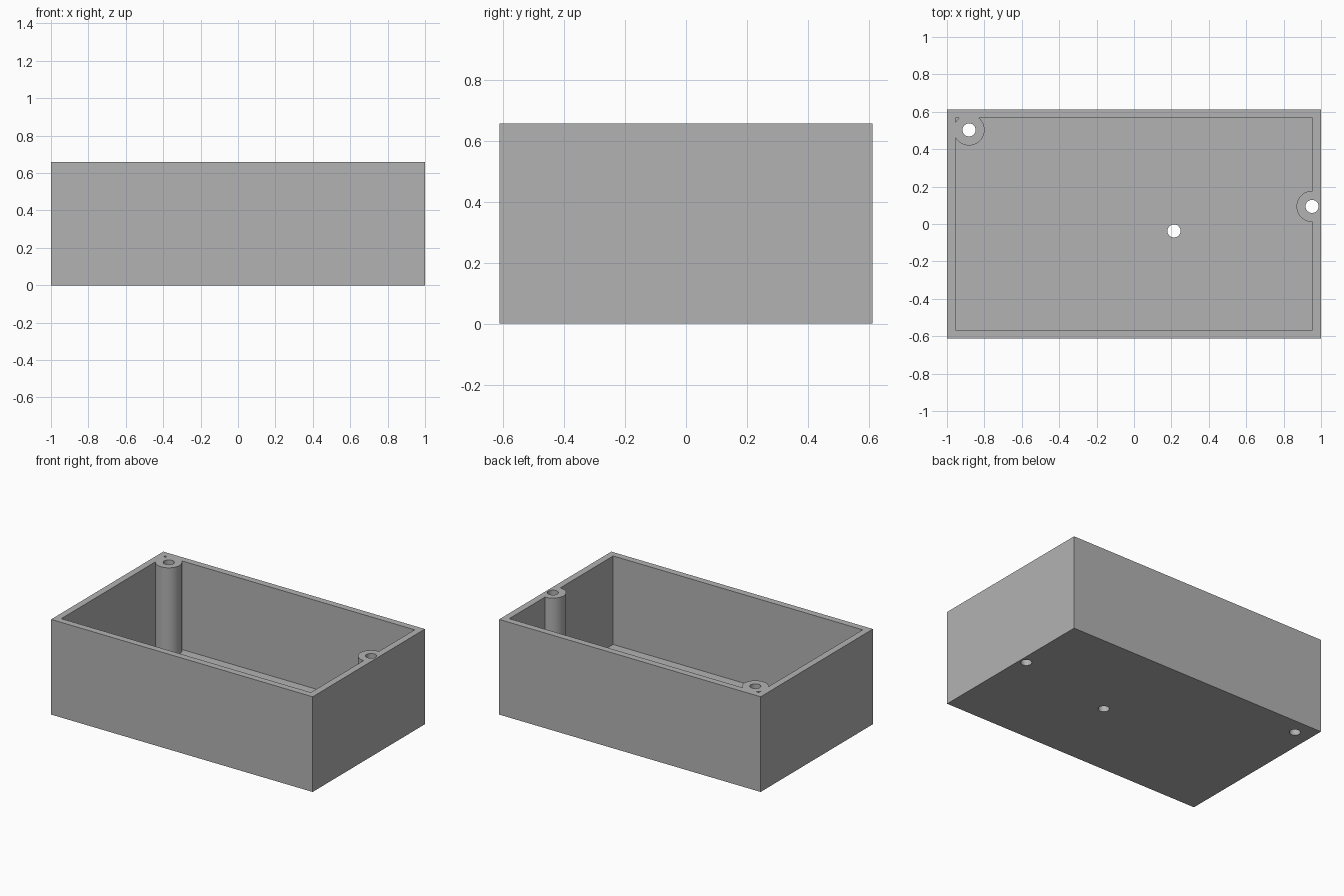
import bpy
import math

if "Cube" in bpy.data.objects:
    bpy.data.objects.remove(bpy.data.objects["Cube"], do_unlink=True)

LENGTH, DEPTH, HEIGHT = 2.0, 1.226, 0.658
WALL, FLOOR = 0.046, 0.046
POST_RADIUS, HOLE_RADIUS = 0.083, 0.035
POSTS = [(-0.882, 0.503), (0.952, 0.094)]
HOLES = POSTS + [(0.214, -0.037)]

# Plain grey plastic
grey = bpy.data.materials.new("grey plastic")
grey.use_nodes = True
colour = (0.45, 0.45, 0.45, 1)
grey.diffuse_color = colour
grey.node_tree.nodes["Principled BSDF"].inputs["Base Color"].default_value = colour


def finish(name):
    obj = bpy.context.object
    obj.name = name
    obj.data.materials.append(grey)
    bpy.ops.object.transform_apply(location=True, rotation=True, scale=True)
    return obj


def box(name, length, depth, bottom, top):
    bpy.ops.mesh.primitive_cube_add(size=1, location=(0, 0, (bottom + top) / 2))
    bpy.context.object.scale = (length, depth, top - bottom)
    return finish(name)


def cylinder(name, centre, radius, bottom, top):
    bpy.ops.mesh.primitive_cylinder_add(
        vertices=64, radius=radius, depth=top - bottom,
        location=(*centre, (bottom + top) / 2))
    return finish(name)


def subtract(target, cutter):
    mod = target.modifiers.new("cut", "BOOLEAN")
    mod.operation = "DIFFERENCE"
    mod.solver = "EXACT"
    mod.object = cutter
    bpy.context.view_layer.objects.active = target
    bpy.ops.object.modifier_apply(modifier=mod.name)
    bpy.data.objects.remove(cutter, do_unlink=True)


# Cavity, with the screw posts left standing inside it
cavity = box("cavity_cutter", LENGTH - 2 * WALL, DEPTH - 2 * WALL, FLOOR, HEIGHT + 0.1)
for centre in POSTS:
    subtract(cavity, cylinder("post_shape", centre, POST_RADIUS, -0.1, HEIGHT + 0.2))

# Open box with posts flush with its rim
enclosure = box("enclosure", LENGTH, DEPTH, 0, HEIGHT)
subtract(enclosure, cavity)

# Screw holes straight through the posts and the floor
for centre in HOLES:
    subtract(enclosure, cylinder("hole_cutter", centre, HOLE_RADIUS, -0.1, HEIGHT + 0.1))

# Round walls smooth, box edges sharp
bpy.ops.object.select_all(action="DESELECT")
enclosure.select_set(True)
bpy.context.view_layer.objects.active = enclosure
bpy.ops.object.shade_smooth_by_angle(angle=math.radians(30))
